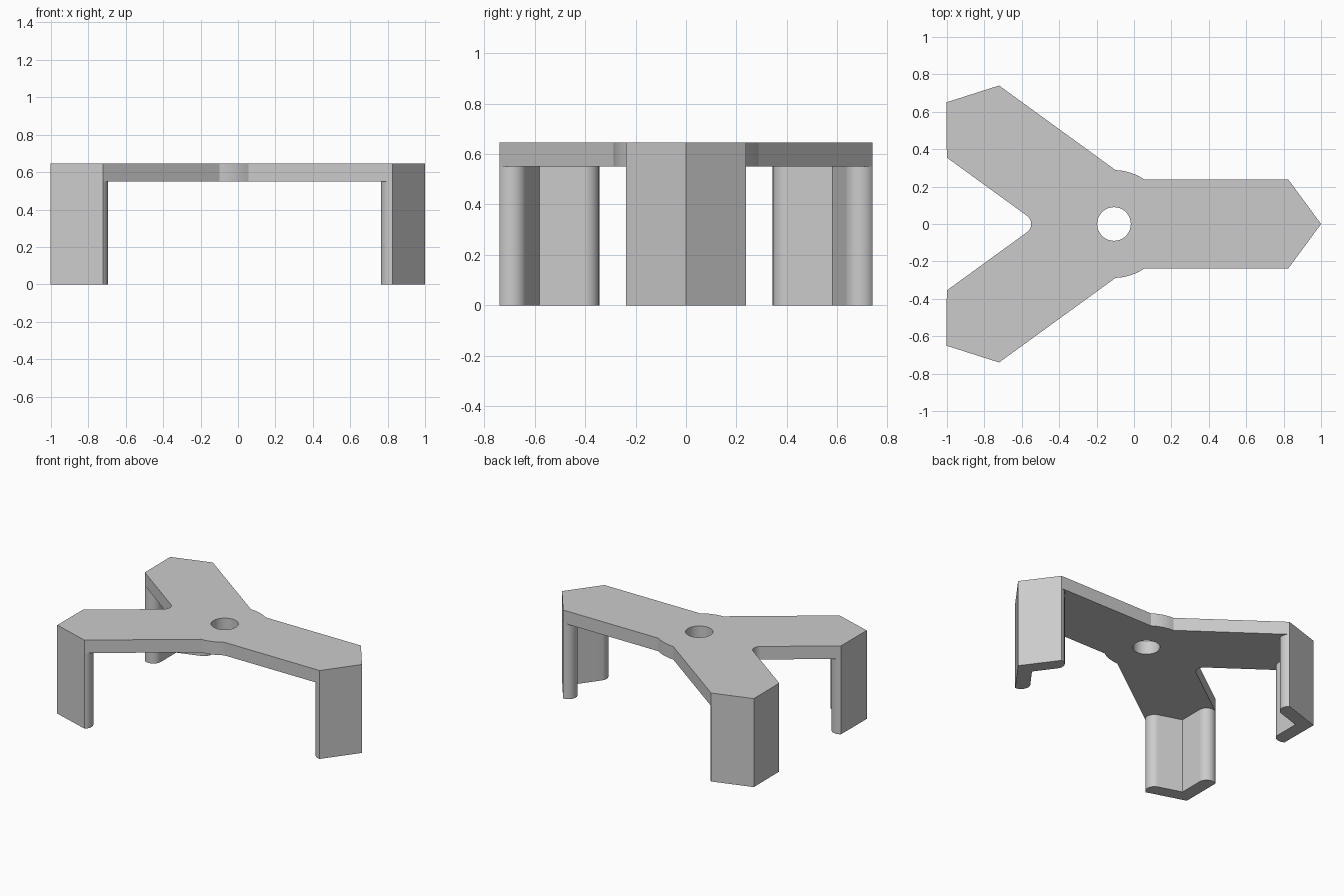
import bpy, bmesh
from math import sin, cos, pi, radians, atan2, hypot, sqrt
from mathutils import Vector, Matrix

cube = bpy.data.objects.get("Cube")
if cube:
    bpy.data.objects.remove(cube)

# Main sizes, measured from the hub centre
TOP, UNDER = 0.645, 0.55
HUB_X = -0.107
HALF_W, SHOULDER, TIP = 0.238, 0.932, 1.107
HUB_R, HOLE_R = 0.288, 0.09
WALL = 0.12                      # leg wall thickness along the arm
NOTCH_R = 0.054
ARM_ANGLES = [radians(a) for a in (0, 144, 216)]


def arc(centre, radius, start, end, steps):
    return [Vector((centre[0] + radius * cos(start + (end - start) * i / steps),
                    centre[1] + radius * sin(start + (end - start) * i / steps), 0))
            for i in range(steps + 1)]


def mirror_y(points):
    return [Vector((p.x, -p.y, 0)) for p in reversed(points)]


# Inside profile of a leg: rounded end, V corner, rounded end
slope = atan2(HALF_W, TIP - SHOULDER)
end_r = WALL * (1 / cos(slope) - 1) / sin(slope) * cos(slope)
end_r = WALL * sin(slope / 2) / cos(slope / 2)
rounded_end = arc((SHOULDER, HALF_W - end_r), end_r, pi / 2, 3 * pi / 2 - slope + pi / 2 - pi / 2 + 0, 1)
rounded_end = arc((SHOULDER, HALF_W - end_r), end_r, pi / 2, pi + (pi / 2 - slope), 12)
inside = rounded_end + [Vector((TIP - WALL, 0, 0))] + mirror_y(rounded_end)

bm = bmesh.new()


def add_verts(points, angle=0):
    turn = Matrix.Rotation(angle, 3, 'Z')
    return [bm.verts.new(turn @ p + Vector((HUB_X, 0, UNDER))) for p in points]


def close_loop(verts):
    return [bm.edges.new((a, b)) for a, b in zip(verts, verts[1:] + verts[:1])]


# Leg footprints
leg_loops = []
for angle in ARM_ANGLES:
    inner = add_verts(inside, angle)
    tip = add_verts([Vector((TIP, 0, 0))], angle)
    leg_loops.append(inner)
    bm.faces.new(inner + tip)

# Gaps between arms: two hub arcs and the rounded notch
corner = atan2(HALF_W, sqrt(HUB_R ** 2 - HALF_W ** 2))
side_gap = arc((0, 0), HUB_R, corner, radians(144) - corner, 6)
half = radians(36)
notch_x = -(HALF_W + NOTCH_R) / sin(half)
swing = pi / 2 - half
notch = arc((notch_x, 0), NOTCH_R, swing, -swing, 12)
gaps = [add_verts(side_gap), add_verts(notch), add_verts(mirror_y(side_gap))]

# Plate outline with the round centre hole
outline = []
for leg, gap in zip(leg_loops, gaps):
    outline += leg[::-1] + gap
edges = []
for a, b in zip(outline, outline[1:] + outline[:1]):
    edges.append(bm.edges.get((a, b)) or bm.edges.new((a, b)))
hole = add_verts(arc((0, 0), HOLE_R, 0, 2 * pi, 40)[:-1])
edges += close_loop(hole)
bmesh.ops.triangle_fill(bm, edges=edges, use_beauty=True, normal=(0, 0, 1))
bmesh.ops.recalc_face_normals(bm, faces=bm.faces[:])


def extrude(faces, height):
    result = bmesh.ops.extrude_face_region(bm, geom=faces)
    moved = [g for g in result["geom"] if isinstance(g, bmesh.types.BMVert)]
    bmesh.ops.translate(bm, verts=moved, vec=(0, 0, height))


# Raise the plate, then drop the legs to the floor
extrude(bm.faces[:], TOP - UNDER)
feet = [f for f in bm.faces
        if len(f.verts) > 4 and all(abs(v.co.z - UNDER) < 1e-4 for v in f.verts)]
extrude(feet, -UNDER)
bmesh.ops.dissolve_limit(bm, angle_limit=radians(0.5), verts=bm.verts[:], edges=bm.edges[:])
bmesh.ops.recalc_face_normals(bm, faces=bm.faces[:])

mesh = bpy.data.meshes.new("three_legged_stand")
bm.to_mesh(mesh)
bm.free()
stand = bpy.data.objects.new("three_legged_stand", mesh)
bpy.context.collection.objects.link(stand)

# Plain grey finish
grey = bpy.data.materials.new("plain_grey")
grey.use_nodes = True
colour = (0.6, 0.6, 0.6, 1)
grey.diffuse_color = colour
grey.node_tree.nodes["Principled BSDF"].inputs["Base Color"].default_value = colour
mesh.materials.append(grey)

# Smooth rounded ends, crisp corners
bpy.context.view_layer.objects.active = stand
stand.select_set(True)
bpy.ops.object.shade_smooth_by_angle(angle=radians(30))
weighted = stand.modifiers.new("flat_face_normals", 'WEIGHTED_NORMAL')
weighted.keep_sharp = True
